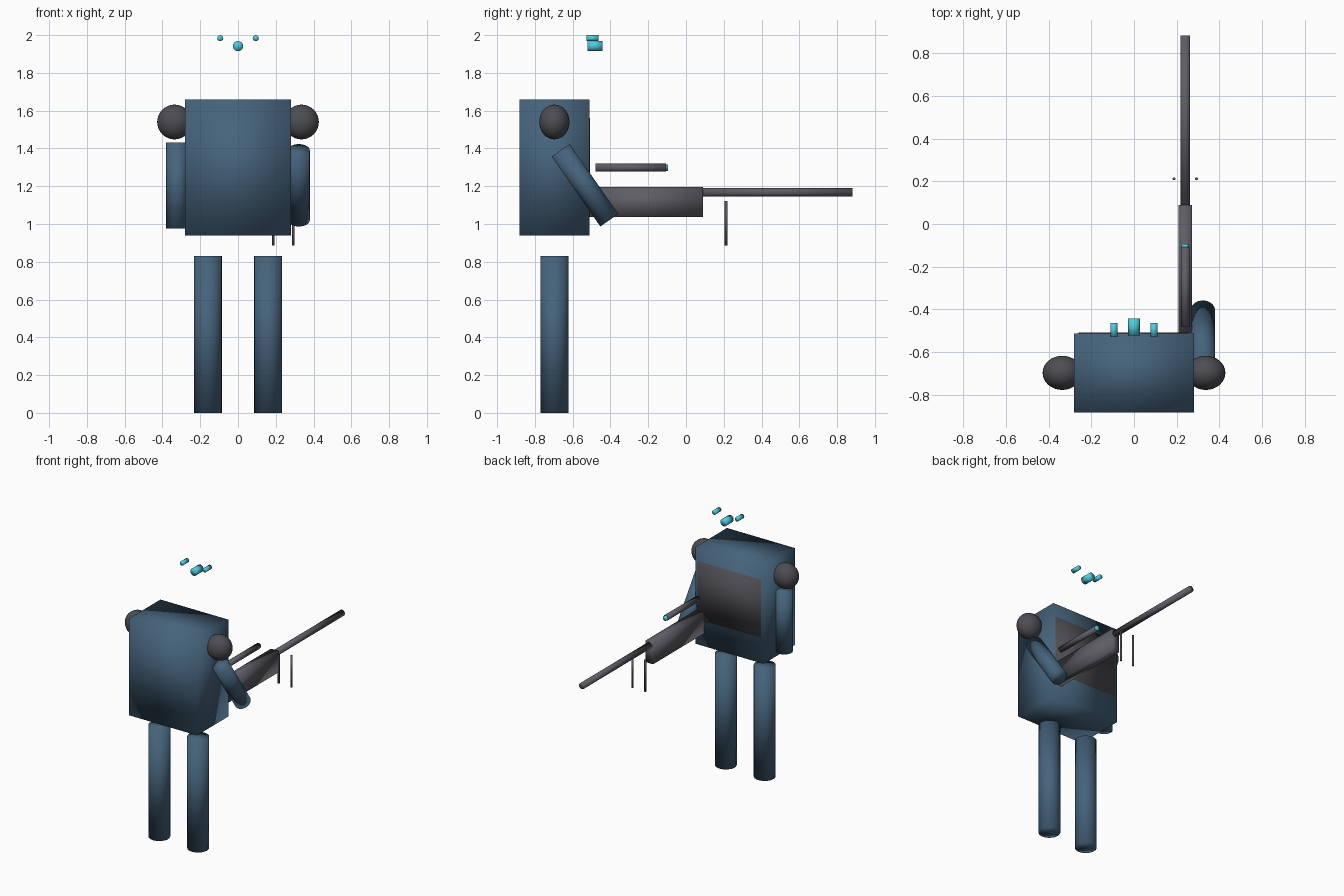
import bpy
from mathutils import Vector

if "Cube" in bpy.data.objects:
    bpy.data.objects.remove(bpy.data.objects["Cube"])


def material(name, rgb):
    m = bpy.data.materials.new(name)
    m.diffuse_color = (*rgb, 1)
    m.use_nodes = True
    m.node_tree.nodes["Principled BSDF"].inputs["Base Color"].default_value = m.diffuse_color
    return m


BLUE = material("blue_armour", (0.06, 0.125, 0.2))
DARK = material("dark_plate", (0.075, 0.075, 0.085))
METAL = material("gun_metal", (0.11, 0.11, 0.13))
CYAN = material("cyan_glow", (0.08, 0.6, 0.72))


def finish(name, mat):
    o = bpy.context.object
    o.name = name
    o.data.materials.append(mat)
    bpy.ops.object.transform_apply(location=False, rotation=True, scale=True)
    bpy.ops.object.shade_smooth()
    return o


def box(name, lo, hi, mat):
    lo, hi = Vector(lo), Vector(hi)
    bpy.ops.mesh.primitive_cube_add(size=1, location=(lo + hi) / 2)
    bpy.context.object.scale = hi - lo
    return finish(name, mat)


def rod(name, a, b, radius, mat, sides=32):
    a, b = Vector(a), Vector(b)
    bpy.ops.mesh.primitive_cylinder_add(
        vertices=sides, radius=radius, depth=(b - a).length, location=(a + b) / 2,
        rotation=(b - a).to_track_quat('Z', 'Y').to_euler())
    return finish(name, mat)


# Torso with chest plate on the gun side
box("torso", (-0.28, -0.882, 0.94), (0.28, -0.512, 1.66), BLUE)
box("chest_plate", (-0.26, -0.55, 1.13), (0.26, -0.507, 1.56), DARK)

# Legs and shoulders, mirrored
for side, s in (("left", -1), ("right", 1)):
    rod(side + "_leg", (s * 0.16, -0.697, 0), (s * 0.16, -0.697, 0.83), 0.074, BLUE)
    bpy.ops.mesh.primitive_uv_sphere_add(segments=32, ring_count=16, radius=1,
                                         location=(s * 0.336, -0.697, 1.54))
    bpy.context.object.scale = (0.092, 0.08, 0.092)
    finish(side + "_shoulder", DARK)

# Arms: one hanging, one reaching to the gun
rod("left_arm", (-0.322, -0.697, 0.977), (-0.322, -0.697, 1.432), 0.058, BLUE)
rod("right_arm", (0.322, -0.406, 1.02), (0.322, -0.663, 1.39), 0.058, BLUE)

# Floating visor lenses
rod("main_lens", (0, -0.522, 1.942), (0, -0.443, 1.942), 0.027, CYAN)
for side, s in (("left", -1), ("right", 1)):
    rod(side + "_lens", (s * 0.094, -0.528, 1.984), (s * 0.094, -0.463, 1.984), 0.016, CYAN)

# Long gun: body, barrel, scope, bipod
GX = 0.24
box("gun_body", (GX - 0.032, -0.51, 1.036), (GX + 0.032, 0.09, 1.195), METAL)
rod("gun_barrel", (GX, 0.08, 1.168), (GX, 0.882, 1.168), 0.023, METAL)
rod("gun_scope", (GX, -0.48, 1.298), (GX, -0.107, 1.298), 0.021, METAL)
rod("scope_lens", (GX, -0.115, 1.298), (GX, -0.094, 1.298), 0.017, CYAN)
for side, s in (("left", -1), ("right", 1)):
    rod(side + "_bipod_leg", (GX + s * 0.053, 0.212, 0.885), (GX + s * 0.053, 0.212, 1.122),
        0.007, METAL, 16)
